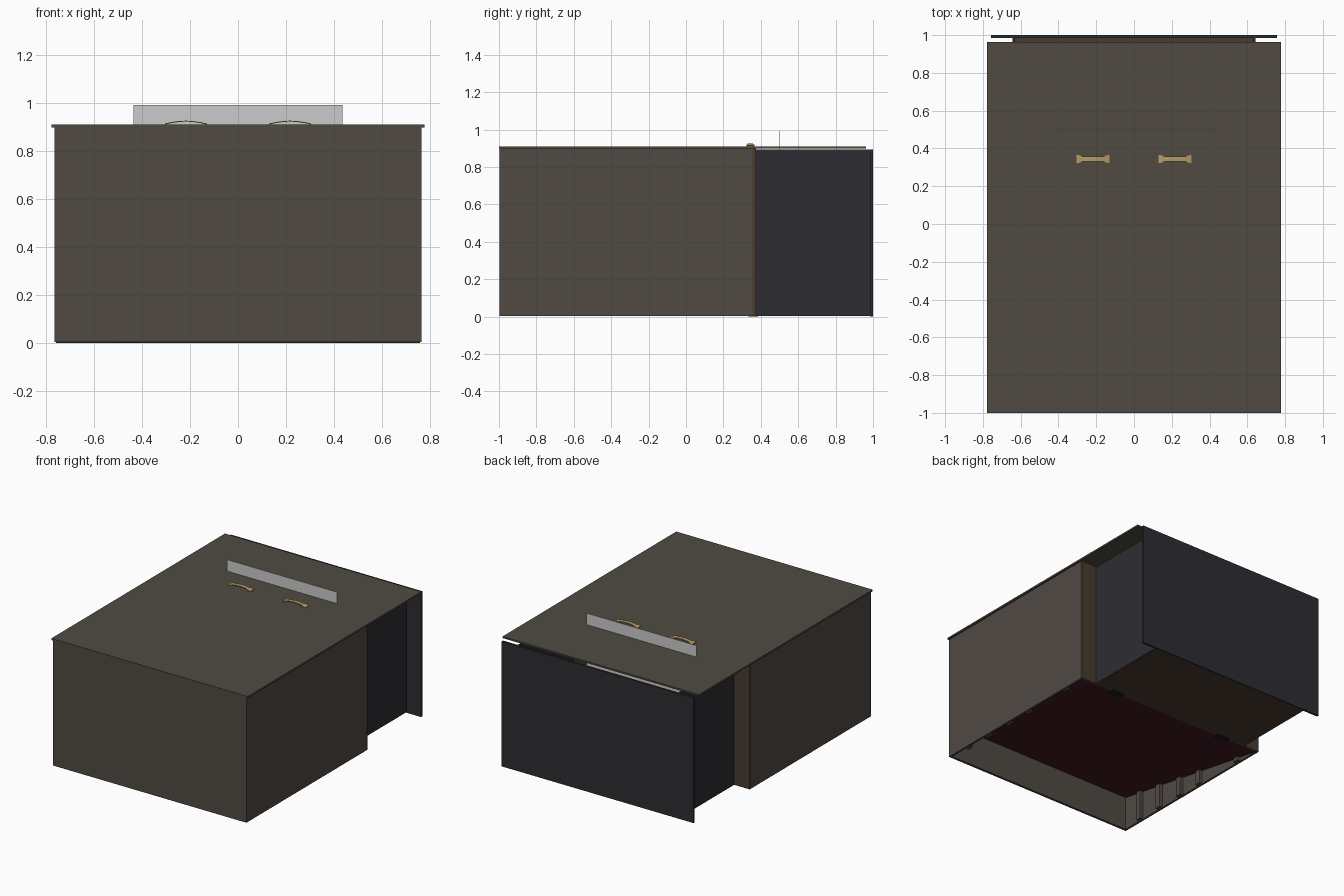
import bpy, math

if "Cube" in bpy.data.objects:
    bpy.data.objects.remove(bpy.data.objects["Cube"])

def material(name, rgb):
    m = bpy.data.materials.new(name)
    m.diffuse_color = (*rgb, 1)
    m.use_nodes = True
    m.node_tree.nodes["Principled BSDF"].inputs["Base Color"].default_value = m.diffuse_color
    return m

WOOD = material("wood", (0.08, 0.068, 0.055))
BROWN = material("brown_board", (0.065, 0.045, 0.028))
DARK = material("dark_board", (0.027, 0.026, 0.032))
MAROON = material("maroon_board", (0.06, 0.012, 0.018))
BLACK = material("black_metal", (0.012, 0.012, 0.012))
GOLD = material("brass", (0.46, 0.33, 0.14))

def mesh(name, verts, faces, mat=None):
    me = bpy.data.meshes.new(name)
    me.from_pydata(verts, [], faces)
    ob = bpy.data.objects.new(name, me)
    bpy.context.collection.objects.link(ob)
    if mat:
        me.materials.append(mat)
    return ob

def extrude_y(name, profile, y0, y1, mat):
    """Closed prism from an x-z outline."""
    n = len(profile)
    verts = [(x, y, z) for y in (y0, y1) for x, z in profile]
    faces = [tuple(range(n)), tuple(reversed(range(n, 2 * n)))]
    faces += [(i, i + n, (i + 1) % n + n, (i + 1) % n) for i in range(n)]
    return mesh(name, verts, faces, mat)

def box(name, x, y, z, mat=None):
    return extrude_y(name, [(x[0], z[0]), (x[1], z[0]), (x[1], z[1]), (x[0], z[1])], y[0], y[1], mat)

def span(s, a, b):
    return tuple(sorted((s * a, s * b)))

# Lid and front wall
box("lid", (-0.777, 0.777), (-1.0, 0.963), (0.898, 0.91), WOOD)
box("front_wall", (-0.755, 0.755), (-0.997, -0.98), (0.003, 0.898), WOOD)

# Rear board, rear floor and upright grey sheet through the lid
box("back_panel", (-0.758, 0.758), (0.985, 1.0), (0.0, 0.894), DARK)
box("rear_floor", (-0.64, 0.64), (0.36, 0.985), (0.003, 0.013), BROWN)
box("grey_sheet", (-0.435, 0.435), (0.499, 0.502), (0.45, 0.992))

# Sloping board under the body
T = 0.01
ramp = box("sloping_board", (-0.75, 0.75), (-0.98, 0.36), (0.0, T), MAROON)
for v in ramp.data.vertices:
    v.co.z += 0.245 if v.co.y < 0 else 0.004

for s, side in ((-1, "left"), (1, "right")):
    # Side walls, corner posts and recessed rear compartment
    box(side + "_wall", span(s, 0.75, 0.765), (-0.98, 0.355), (0.003, 0.898), WOOD)
    box(side + "_corner_post", span(s, 0.755, 0.765), (-0.997, -0.98), (0.003, 0.898), WOOD)
    box(side + "_rear_strip", span(s, 0.64, 0.765), (0.355, 0.373), (0.003, 0.898), BROWN)
    box(side + "_inner_wall", span(s, 0.63, 0.642), (0.373, 0.985), (0.003, 0.894), DARK)

    # Battens carrying the sloping board
    for i, y in enumerate((-0.82, -0.62, -0.41, -0.21, 0.18)):
        top = 0.245 * (0.36 - y) / 1.34
        box(f"{side}_batten_{i}", span(s, 0.725, 0.75), (y - 0.02, y + 0.02), (0.003, top), WOOD)

    # Hinge plate and knuckle
    box(side + "_hinge", span(s, 0.405, 0.508), (0.335, 0.385), (0.0, 0.005), BLACK)
    box(side + "_hinge_knuckle", span(s, 0.43, 0.483), (0.352, 0.368), (0.0, 0.012), BLACK)

    # Arched brass handle with wider end pads
    cx, w, n = s * 0.217, 0.088, 12
    arc = [(cx - w + 2 * w * i / n, 0.91 + 0.012 * math.sin(math.pi * i / n)) for i in range(n + 1)]
    band = arc + [(x, z + 0.004) for x, z in reversed(arc)]
    extrude_y(side + "_handle", band, 0.33, 0.358, GOLD)
    for e, ids in ((0, (0, 1, 2)), (1, (n - 2, n - 1, n))):
        part = [arc[i] for i in ids]
        pad = part + [(x, z + 0.0045) for x, z in reversed(part)]
        extrude_y(f"{side}_handle_pad_{e}", pad, 0.323, 0.365, GOLD)

# Consistent outward normals
import bmesh
for ob in bpy.context.collection.objects:
    bm = bmesh.new()
    bm.from_mesh(ob.data)
    bmesh.ops.recalc_face_normals(bm, faces=bm.faces)
    bm.to_mesh(ob.data)
    bm.free()
